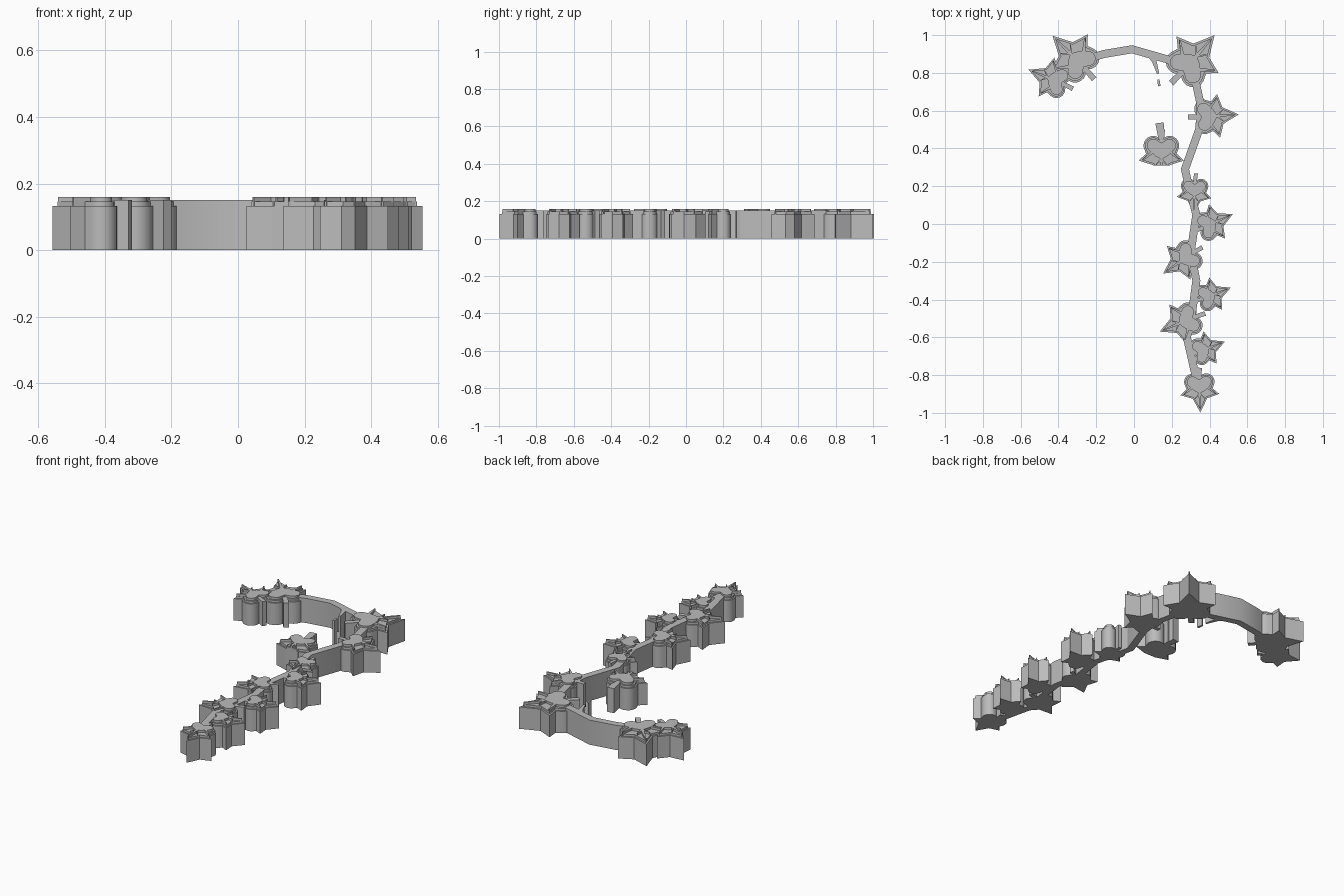
import bpy, bmesh, math
from mathutils import Vector, Matrix

cube = bpy.data.objects.get("Cube")
if cube:
    bpy.data.objects.remove(cube)

GREY = bpy.data.materials.new("stone grey")
GREY.use_nodes = True
GREY.diffuse_color = (0.5, 0.5, 0.5, 1)
GREY.node_tree.nodes["Principled BSDF"].inputs["Base Color"].default_value = (0.5, 0.5, 0.5, 1)

BODY, PLATE, TOP, STEM = 0.133, 0.146, 0.16, 0.15


def finish(bm, name):
    bmesh.ops.recalc_face_normals(bm, faces=bm.faces)
    mesh = bpy.data.meshes.new(name)
    bm.to_mesh(mesh)
    bm.free()
    mesh.materials.append(GREY)
    ob = bpy.data.objects.new(name, mesh)
    bpy.context.collection.objects.link(ob)
    bpy.ops.object.select_all(action='DESELECT')
    ob.select_set(True)
    bpy.context.view_layer.objects.active = ob
    bpy.ops.object.shade_smooth_by_angle(angle=math.radians(30))
    return ob


def prism(bm, pts, z0, z1):
    """Extrude a flat outline and return its top face."""
    face = bm.faces.new([bm.verts.new((p[0], p[1], z0)) for p in pts])
    face.normal_update()
    if face.normal.z < 0:
        face.normal_flip()
    out = bmesh.ops.extrude_face_region(bm, geom=[face], use_keep_orig=True)
    top = [g for g in out["geom"] if isinstance(g, bmesh.types.BMFace)][0]
    for v in top.verts:
        v.co.z = z1
    top.normal_update()
    return top


def step_up(bm, face, margin, z):
    """Inset a top face and raise it as a terrace with upright walls."""
    bmesh.ops.inset_region(bm, faces=[face], thickness=margin, use_even_offset=True)
    out = bmesh.ops.extrude_discrete_faces(bm, faces=[face])
    for v in out["faces"][0].verts:
        v.co.z = z


def ribbon(bm, path, widths, z0, z1):
    """Strip with mitred corners along a path."""
    path = [Vector(p) for p in path]
    left, right = [], []
    for i, p in enumerate(path):
        a = (p - path[i - 1]).normalized() if i else (path[1] - p).normalized()
        b = (path[i + 1] - p).normalized() if i < len(path) - 1 else a
        t = (a + b).normalized()
        n = Vector((-t.y, t.x)) * widths[i] / 2 / max(0.5, t.dot(a))
        left.append(p + n)
        right.append(p - n)
    prism(bm, right + left[::-1], z0, z1)


def lobe(cx, cy, r, start, end, n=9):
    return [(cx + r * math.cos(math.radians(start + (end - start) * i / n)),
             cy + r * math.sin(math.radians(start + (end - start) * i / n)))
            for i in range(n + 1)]


def mirrored(half):
    return half + [(x, -y) for x, y in reversed(half) if y > 0.001]


# Unit leaf pointing along +x: tip, side point, rounded rear lobe, notch
OUTLINE = mirrored([(1, 0), (0.42, 0.3), (0.26, 0.8), (0.02, 0.54)]
                   + lobe(-0.27, 0.29, 0.34, 60, 225) + [(-0.46, 0)])
HEART = mirrored([(0.22, 0), (0.1, 0.22)] + lobe(-0.27, 0.28, 0.23, 45, 225) + [(-0.36, 0)])


def leaf(name, x, y, angle, size, cut=None):
    bm = bmesh.new()
    s = size
    scaled = [(px * s, py * s) for px, py in OUTLINE]
    step_up(bm, prism(bm, scaled, 0, BODY), 0.055 * s, PLATE)
    # Raised rear lobes
    prism(bm, [(px * s, py * s) for px, py in HEART], BODY, TOP)
    # Tapered veins to each point
    for end in ((0.86, 0), (0.25, 0.66), (0.25, -0.66)):
        ribbon(bm, [(-0.3 * s, 0), (end[0] * s, end[1] * s)], [0.17 * s, 0.035 * s], BODY, TOP)
    for side in (1, -1):
        ribbon(bm, [(0.2 * s, 0), (0.42 * s, side * 0.2 * s)], [0.07 * s, 0.03 * s], BODY, TOP)
    # Short stalk
    ribbon(bm, [(-0.35 * s, 0), (-0.85 * s, 0.04 * s)], [0.16 * s, 0.18 * s], 0, STEM)
    bm.transform(Matrix.Translation((x, y, 0)) @ Matrix.Rotation(math.radians(angle), 4, 'Z'))
    # Straight cut across the front of the leaf
    if cut is not None:
        out = bmesh.ops.bisect_plane(bm, geom=bm.verts[:] + bm.edges[:] + bm.faces[:],
                                     plane_co=(0, cut, 0), plane_no=(0, -1, 0), clear_outer=True)
        edges = [g for g in out["geom_cut"] if isinstance(g, bmesh.types.BMEdge)]
        bmesh.ops.holes_fill(bm, edges=edges, sides=0)
    return finish(bm, name)


# Leaves: x, y, pointing angle, size
LEAVES = [
    ("corner_leaf", 0.305, 0.86, 49, 0.185),
    ("upper_side_leaf", 0.41, 0.57, 4, 0.145),
    ("middle_leaf", 0.32, 0.17, -92, 0.115),
    ("middle_side_leaf", 0.41, 0.0, 25, 0.125),
    ("inner_leaf", 0.265, -0.185, 215, 0.135),
    ("lower_side_leaf", 0.405, -0.38, 22, 0.115),
    ("lower_inner_leaf", 0.265, -0.515, 203, 0.14),
    ("low_side_leaf", 0.375, -0.665, 22, 0.115),
    ("end_leaf", 0.347, -0.87, -88, 0.128),
    ("branch_leaf", -0.31, 0.875, 135, 0.172),
    ("branch_end_leaf", -0.43, 0.765, 158, 0.138),
]
for name, x, y, angle, size in LEAVES:
    leaf(name, x, y, angle, size)
leaf("loose_leaf", 0.145, 0.375, -90, 0.15, cut=0.31)

# Main vine
VINE = [(-0.29, 0.86), (-0.16, 0.9), (-0.01, 0.925), (0.2, 0.865), (0.31, 0.83),
        (0.355, 0.62), (0.345, 0.5), (0.27, 0.29), (0.29, 0.2), (0.33, 0.05),
        (0.3, -0.15), (0.33, -0.3), (0.31, -0.45), (0.28, -0.6), (0.33, -0.82)]
bm = bmesh.new()
ribbon(bm, VINE, [0.042] * len(VINE), 0, STEM)
finish(bm, "vine")

# Small tapered tendril, its broken end, and the loose leaf's stalk
for name, path, widths in (
        ("tendril", [(0.09, 0.89), (0.108, 0.86), (0.128, 0.795)], [0.03, 0.024, 0.012]),
        ("tendril_end", [(0.129, 0.765), (0.134, 0.73)], [0.012, 0.014]),
        ("loose_leaf_stalk", [(0.145, 0.45), (0.135, 0.535)], [0.03, 0.045])):
    bm = bmesh.new()
    ribbon(bm, path, widths, 0, STEM)
    finish(bm, name)
